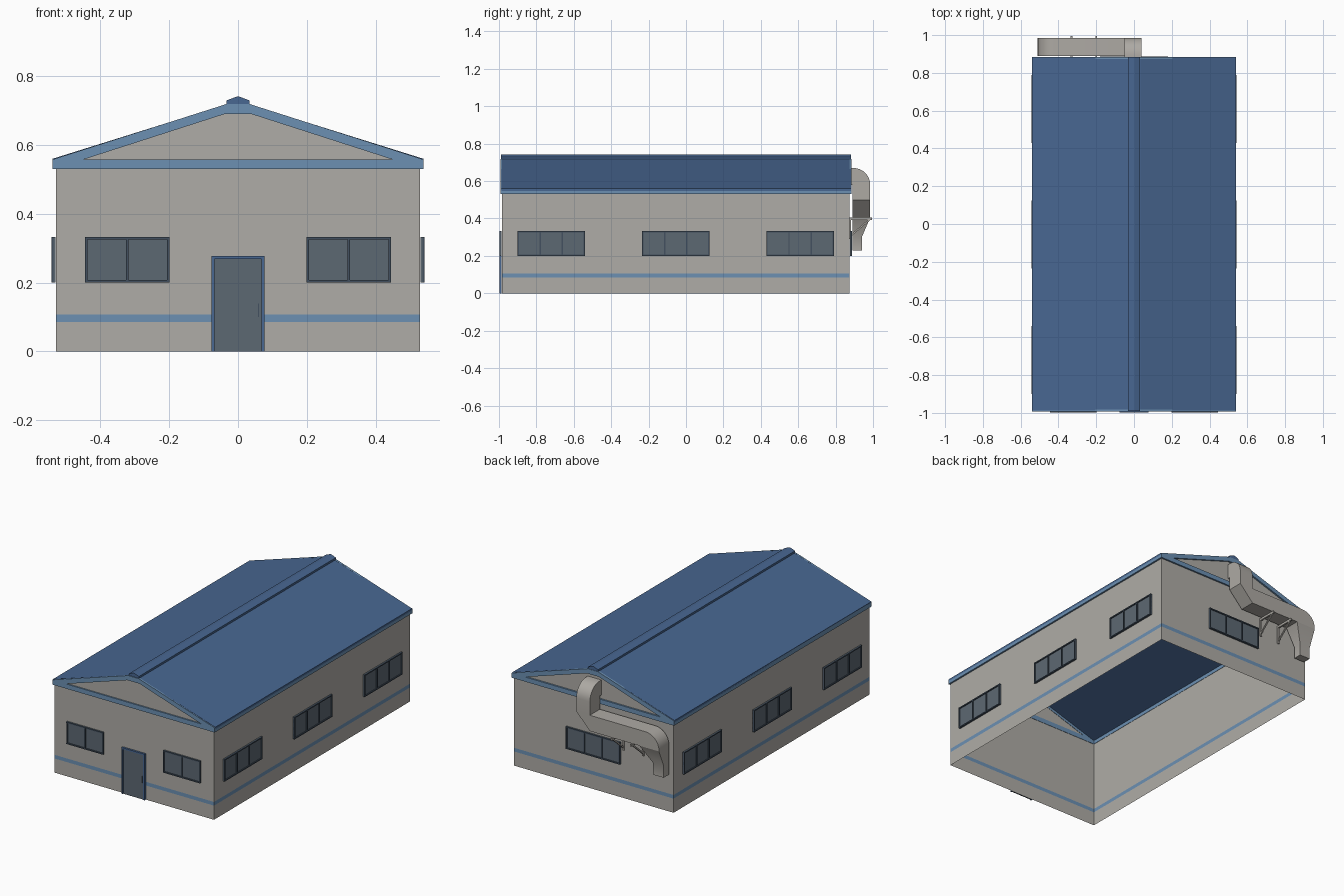
import bpy, bmesh, math
from mathutils import Matrix, Vector

cube = bpy.data.objects.get("Cube")
if cube:
    bpy.data.objects.remove(cube, do_unlink=True)


def material(name, rgb):
    m = bpy.data.materials.new(name)
    m.use_nodes = True
    m.diffuse_color = (*rgb, 1)
    m.node_tree.nodes["Principled BSDF"].inputs["Base Color"].default_value = (*rgb, 1)
    return m


WALL = material("warm grey wall", (0.43, 0.415, 0.385))
TRIM = material("light blue trim", (0.15, 0.28, 0.45))
ROOF = material("dark blue roof", (0.065, 0.135, 0.285))
GLASS = material("slate glass", (0.108, 0.138, 0.17))
FRAME = material("dark slate frame", (0.055, 0.08, 0.115))
DUCT = material("duct grey", (0.42, 0.40, 0.37))

# Main dimensions: wall half width, front and back wall, eave height
W, FRONT, BACK, EAVE = 0.53, -0.985, 0.875, 0.53


def finish(name, bm, mats, normals=True):
    if normals:
        bmesh.ops.recalc_face_normals(bm, faces=bm.faces)
    mesh = bpy.data.meshes.new(name)
    bm.to_mesh(mesh)
    bm.free()
    for m in mats:
        mesh.materials.append(m)
    ob = bpy.data.objects.new(name, mesh)
    bpy.context.collection.objects.link(ob)
    return ob


def add_box(bm, lo, hi, mat=0):
    size = [b - a for a, b in zip(lo, hi)]
    mid = [(a + b) / 2 for a, b in zip(lo, hi)]
    made = bmesh.ops.create_cube(bm, size=1, matrix=Matrix.Translation(mid) @ Matrix.Diagonal((*size, 1)))
    for f in {f for v in made["verts"] for f in v.link_faces}:
        f.material_index = mat


def add_prism(bm, pts, a, b, axis):
    """Extrude a profile from a to b along x (profile y,z) or y (profile x,z)."""
    put = (lambda p, t: (t, *p)) if axis == "x" else (lambda p, t: (p[0], t, p[1]))
    face = bm.faces.new([bm.verts.new(put(p, a)) for p in pts])
    ext = bmesh.ops.extrude_face_region(bm, geom=[face])["geom"]
    shift = (b - a, 0, 0) if axis == "x" else (0, b - a, 0)
    bmesh.ops.translate(bm, vec=shift, verts=[g for g in ext if isinstance(g, bmesh.types.BMVert)])
    if face.is_valid and all(len(e.link_faces) == 1 for e in face.edges):
        return
    if not face.is_valid or any(len(e.link_faces) < 2 for e in bm.edges):
        bmesh.ops.holes_fill(bm, edges=[e for e in bm.edges if e.is_boundary], sides=0)


def prism(name, pts, a, b, axis, mat):
    bm = bmesh.new()
    add_prism(bm, pts, a, b, axis)
    return finish(name, bm, [mat])


def arc(cx, cz, r, start, end, n=8):
    angles = [math.radians(start + (end - start) * i / n) for i in range(n + 1)]
    return [(cx + r * math.cos(t), cz + r * math.sin(t)) for t in angles]


def mirrored(half):
    return half + [(-x, z) for x, z in reversed(half)]


# Walls: an open shell with a painted stripe and two gables
bm = bmesh.new()
rings = []
for z in (0, 0.085, 0.107, EAVE):
    rings.append([bm.verts.new(c + (z,)) for c in ((-W, FRONT), (W, FRONT), (W, BACK), (-W, BACK))])
for level, (low, high) in enumerate(zip(rings, rings[1:])):
    for i in range(4):
        j = (i + 1) % 4
        f = bm.faces.new((low[i], low[j], high[j], high[i]))
        f.material_index = int(level == 1)
for i, j, y in ((0, 1, FRONT), (2, 3, BACK)):
    s = 1 if y == FRONT else -1
    peak = [bm.verts.new((s * x, y, z)) for x, z in ((W, 0.55), (0.035, 0.706), (-0.035, 0.706), (-W, 0.55))]
    bm.faces.new([rings[3][i], rings[3][j]] + peak)
finish("walls", bm, [WALL, TRIM], normals=False)

# Roof slab and ridge cap
top = mirrored([(0.54, 0.56), (0.035, 0.718)])
under = [(x, z - 0.012) for x, z in reversed(top)]
prism("roof", top + under, FRONT - 0.002, BACK + 0.006, "y", ROOF)
prism("ridge_cap", mirrored([(0.033, 0.708), (0.033, 0.73), (0.004, 0.741)]),
      FRONT - 0.004, BACK + 0.008, "y", ROOF)

# Gable trim at both ends and eave trim along both sides
rake = mirrored([(0.54, 0.558), (0.035, 0.719)]) + [(-0.45, 0.558), (-0.04, 0.69), (0.04, 0.69), (0.45, 0.558)]
for label, a, b in (("front", FRONT - 0.008, FRONT + 0.002), ("back", BACK - 0.002, BACK + 0.01)):
    prism(label + "_rake_trim", rake, a, b, "y", TRIM)
    bm = bmesh.new()
    add_box(bm, (-0.54, a, EAVE), (0.54, b, 0.558))
    finish(label + "_gable_bar", bm, [TRIM])
for label, s in (("left", 1), ("right", -1)):
    bm = bmesh.new()
    lo, hi = sorted((s * (W - 0.002), s * 0.54))
    add_box(bm, (lo, FRONT, EAVE), (hi, BACK, 0.556))
    finish(label + "_eave_trim", bm, [TRIM])


# Windows: frame, mullions and glass, built facing -y then turned into place
def window(name, x, y, turn, width, panes):
    bm = bmesh.new()
    t, h, z0, z1 = 0.007, width / 2, 0.2, 0.333
    add_box(bm, (-h, -0.006, z0), (h, -0.001, z1), 1)
    for z in (z0, z1 - t):
        add_box(bm, (-h, -0.012, z), (h, -0.001, z + t))
    for i in range(panes + 1):
        u = -h + i * (width - t) / panes
        add_box(bm, (u, -0.0118, z0), (u + t, -0.001, z1))
    ob = finish(name, bm, [FRAME, GLASS])
    ob.location = (x, y, 0)
    ob.rotation_euler.z = math.radians(turn)


for label, s in (("left", 1), ("right", -1)):
    window(label + "_front_window", s * 0.322, FRONT, 0, 0.245, 2)
    for i, y in enumerate((-0.72, -0.055, 0.61)):
        window(f"{label}_side_window_{i + 1}", s * W, y, s * 90, 0.36, 3)
window("back_window", 0, BACK, 180, 0.36, 3)

# Door with frame and slim handle
bm = bmesh.new()
for s in (-1, 1):
    lo, hi = sorted((s * 0.077, s * 0.068))
    add_box(bm, (lo, FRONT - 0.013, 0), (hi, FRONT - 0.001, 0.278))
add_box(bm, (-0.077, FRONT - 0.013, 0.269), (0.077, FRONT - 0.001, 0.278))
finish("door_frame", bm, [ROOF])
bm = bmesh.new()
add_box(bm, (-0.068, FRONT - 0.008, 0), (0.068, FRONT - 0.001, 0.269))
finish("door_panel", bm, [GLASS])
bm = bmesh.new()
add_box(bm, (0.058, FRONT - 0.012, 0.1), (0.061, FRONT - 0.007, 0.14))
finish("door_handle", bm, [FRAME])

# Duct: hood out of the gable, horizontal run with bends, tapered outlet
Y0, Y1 = 0.89, 0.985
hood = [(BACK, 0.67)] + arc(0.895, 0.58, 0.09, 90, 0) + [(Y1, 0.5), (Y0, 0.5), (Y0, 0.58), (BACK, 0.58)]
run = [(0.04, 0.5), (-0.05, 0.405), (-0.4, 0.405), (-0.51, 0.405)] + arc(-0.42, 0.41, 0.09, 180, 90)
parts = [prism("duct_hood", hood, -0.05, 0.04, "x", DUCT), prism("duct_run", run, Y0, Y1, "y", DUCT)]
bm = bmesh.new()
sections = []
for z, x1, y1 in ((0.405, -0.38, Y1), (0.3, -0.44, 0.94), (0.23, -0.44, 0.94)):
    sections.append([bm.verts.new(c + (z,)) for c in ((-0.51, Y0), (x1, Y0), (x1, y1), (-0.51, y1))])
for low, high in zip(sections, sections[1:]):
    for i in range(4):
        j = (i + 1) % 4
        bm.faces.new((low[i], low[j], high[j], high[i]))
bm.faces.new(sections[0])
bm.faces.new(sections[-1])
parts.append(finish("duct_outlet", bm, [DUCT]))
for ob in parts:
    bpy.ops.object.select_all(action="DESELECT")
    ob.select_set(True)
    bpy.context.view_layer.objects.active = ob
    bpy.ops.object.shade_smooth_by_angle(angle=math.radians(30))

# Two triangular wall brackets under the duct
strut = [(0.985, 0.392), (0.972, 0.392), (BACK, 0.308), (BACK, 0.297)]
for i, x in enumerate((-0.2, -0.33)):
    bm = bmesh.new()
    add_prism(bm, strut, x - 0.004, x + 0.004, "x")
    add_box(bm, (x - 0.005, BACK, 0.391), (x + 0.005, 0.995, 0.404))
    add_box(bm, (x - 0.005, BACK, 0.29), (x + 0.005, BACK + 0.008, 0.392))
    finish(f"duct_bracket_{i + 1}", bm, [DUCT])
